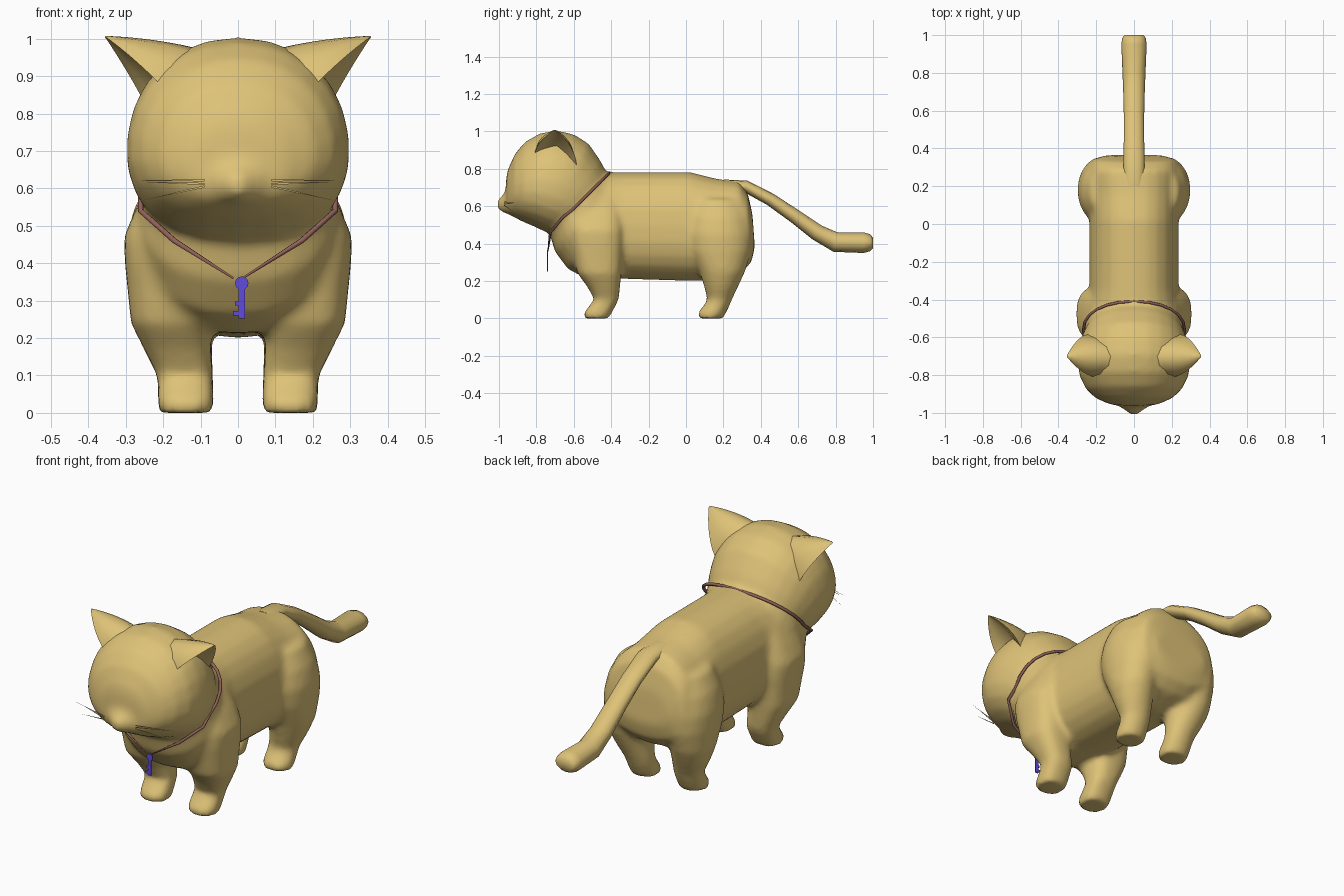
import bpy, bmesh, math
from mathutils import Vector as V

if "Cube" in bpy.data.objects:
    bpy.data.objects.remove(bpy.data.objects["Cube"])


def material(name, rgb):
    m = bpy.data.materials.new(name)
    m.diffuse_color = (*rgb, 1)
    m.use_nodes = True
    m.node_tree.nodes["Principled BSDF"].inputs["Base Color"].default_value = m.diffuse_color
    return m


FUR = material("golden fur", (0.73, 0.54, 0.185))
STRAP = material("dusty rose strap", (0.28, 0.12, 0.10))
KEY = material("violet key", (0.12, 0.07, 0.72))


def finish(name, bm, mat, angle=70):
    bmesh.ops.recalc_face_normals(bm, faces=bm.faces)
    me = bpy.data.meshes.new(name)
    bm.to_mesh(me)
    bm.free()
    ob = bpy.data.objects.new(name, me)
    bpy.context.collection.objects.link(ob)
    me.materials.append(mat)
    bpy.ops.object.select_all(action='DESELECT')
    ob.select_set(True)
    bpy.context.view_layer.objects.active = ob
    if angle:
        bpy.ops.object.shade_smooth_by_angle(angle=math.radians(angle))
    return ob


def oval(c, u, v, a, e, egg=0):
    """Point on a superellipse with half axes u and v, narrower towards +u by egg."""
    p = lambda t: math.copysign(abs(t) ** (2 / e), t)
    return V(c) + V(u) * p(math.cos(a)) + V(v) * p(math.sin(a)) * (1 - egg * p(math.cos(a)))


def skin(name, rings, mat):
    bm = bmesh.new()
    rows = [[bm.verts.new(p) for p in r] for r in rings]
    n = len(rows[0])
    for a, b in zip(rows, rows[1:]):
        for i in range(n):
            j = (i + 1) % n
            bm.faces.new((a[i], a[j], b[j], b[i]))
    bm.faces.new(rows[0])
    bm.faces.new(rows[-1])
    return finish(name, bm, mat)


def loft(name, ovals, n=24, e=2.2, egg=0):
    return skin(name, [[oval(c, u, v, math.tau * i / n, e, egg) for i in range(n)]
                       for c, u, v in ovals], FUR)


def spine(sections):
    """Ovals from (top y, top z, bottom y, bottom z, half width)."""
    return [((0, (yt + yb) / 2, (zt + zb) / 2),
             (0, (yt - yb) / 2, (zt - zb) / 2), (w, 0, 0))
            for yt, zt, yb, zb, w in sections]


# Torso, from rump to neck
torso = loft("body", spine([
    (.355, .56, .368, .38, .15), (.33, .67, .35, .30, .225),
    (.285, .73, .295, .245, .245), (.16, .748, .17, .205, .24),
    (.02, .783, .02, .2, .236), (-.35, .783, -.35, .212, .236),
    (-.41, .783, -.53, .212, .25), (-.42, .775, -.63, .262, .262),
    (-.425, .77, -.70, .355, .266), (-.43, .76, -.73, .455, .255),
    (-.45, .75, -.72, .50, .24)]), e=2.3, egg=.06)

# Head, from neck to face
head = loft("head", spine([
    (-.42, .77, -.70, .48, .255), (-.455, .84, -.715, .46, .272),
    (-.52, .935, -.735, .458, .287), (-.60, .985, -.755, .464, .296),
    (-.69, 1.005, -.785, .478, .297), (-.78, .99, -.825, .497, .287),
    (-.86, .945, -.88, .52, .255), (-.915, .88, -.925, .545, .205),
    (-.955, .79, -.957, .562, .125), (-.963, .73, -.963, .60, .05)]), egg=.1)

# Muzzle
muzzle = loft("muzzle", spine([
    (-.88, .74, -.88, .53, .19), (-.945, .705, -.94, .553, .115),
    (-.985, .655, -.978, .565, .055), (-1.012, .63, -1.005, .582, .022)]), 16, 2)

# Legs: (z, centre y, half length y, inner x, outer x)
LEGS = {
    "front_leg": (2.6, [
        (0, -.478, .066, .066, .211), (.03, -.472, .075, .063, .215),
        (.07, -.445, .070, .065, .215), (.10, -.425, .065, .066, .216),
        (.17, -.44, .088, .072, .252), (.24, -.463, .118, .075, .287),
        (.40, -.475, .142, .08, .303), (.47, -.478, .144, .08, .306),
        (.55, -.48, .14, .09, .272), (.64, -.47, .10, .10, .225)]),
    "hind_leg": (2.0, [
        (0, .132, .069, .064, .213), (.03, .138, .077, .061, .217),
        (.07, .165, .070, .063, .217), (.10, .18, .066, .064, .218),
        (.17, .188, .092, .068, .254), (.25, .195, .122, .07, .284),
        (.36, .185, .165, .06, .297), (.45, .178, .175, .05, .300),
        (.54, .175, .16, .05, .282), (.64, .17, .12, .08, .232)])}
SIDES = (("left", 1), ("right", -1))
legs = []
for label, (e, rows) in LEGS.items():
    for side, s in SIDES:
        legs.append(loft(f"{label}_{side}", [
            ((s * (a + b) / 2, y, z), (0, r, 0), (s * (b - a) / 2, 0, 0))
            for z, y, r, a, b in rows], 20, e))

# Blend torso, head, muzzle and legs into one smooth skin
bpy.ops.object.select_all(action='DESELECT')
for ob in [torso, head, muzzle] + legs:
    ob.select_set(True)
bpy.context.view_layer.objects.active = torso
bpy.ops.object.join()
torso.name = "head_body_and_legs"
rm = torso.modifiers.new("fuse", 'REMESH')
rm.mode = 'VOXEL'
rm.voxel_size = .015
rm.use_smooth_shade = True
sm = torso.modifiers.new("blend", 'SMOOTH')
sm.factor = .5
sm.iterations = 10

# Tail: (y, z, half width, half height), ovals set square to the path
tail = [(.20, .715, .055, .028), (.32, .706, .056, .032), (.45, .637, .054, .034),
        (.58, .548, .054, .038), (.70, .460, .057, .044), (.80, .408, .061, .053),
        (.95, .405, .067, .055), (.985, .405, .062, .045), (1.0, .403, .050, .028)]
ovals = []
for i, (y, z, w, h) in enumerate(tail):
    a, b = tail[max(i - 1, 0)], tail[min(i + 1, len(tail) - 1)]
    d = V((0, b[0] - a[0], b[1] - a[1])).normalized()
    up = V((0, -d.z, d.y)) if i < 6 else V((0, 0, 1))
    ovals.append(((0, y, z), up * h, (w, 0, 0)))
loft("tail", ovals, 12, 2)

# Ears: a hollow crescent drawn out to a curved tip
crescent = [(.20, -.81, .87), (.165, -.795, .92), (.13, -.75, .965), (.11, -.70, .975),
            (.13, -.65, .955), (.185, -.605, .89), (.245, -.585, .82),
            (.225, -.615, .835), (.17, -.69, .90), (.185, -.77, .88)]
tip = V((.358, -.70, 1.008))
for side, s in SIDES:
    rings = []
    for t in (0, .15, .3, .45, .6, .75, .88, .98):
        ring = [V(p).lerp(tip, t) for p in crescent]
        for q, p in zip(ring, crescent):
            q.y = p[1] + (tip.y - p[1]) * t ** 1.8
            q.z += .025 * t * (1 - t)
        rings.append([V((s * p.x, p.y, p.z)) for p in ring])
    skin(f"ear_{side}", rings, FUR)

# Whiskers: thin tapering blades
for side, s in SIDES:
    for k, (z0, x1, z1) in enumerate(((.622, .295, .621), (.612, .27, .618), (.605, .265, .566))):
        bm = bmesh.new()
        pts = [(.09, -.972, z0 - .003), (.09, -.972, z0 + .003), (x1, -.915, z1)]
        bm.faces.new([bm.verts.new((s * x, y, z)) for x, y, z in pts])
        finish(f"whisker_{side}_{k + 1}", bm, FUR, 0)

# Neck strap: around the neck, then hanging in a V to the key
half = [oval((0, -.562, .627), (0, .152, .152), (.268, 0, 0), math.radians(a), 2.2)
        for a in range(0, 106, 15)]
half += [V((.26, -.66, .54)), V((.17, -.725, .46)), V((.012, -.738, .36))]
path = [V((-p.x, p.y, p.z)) for p in reversed(half[1:])] + half
cu = bpy.data.curves.new("neck_strap", 'CURVE')
cu.dimensions = '3D'
cu.bevel_depth = .008
cu.bevel_resolution = 1
cu.use_fill_caps = True
sp = cu.splines.new('POLY')
sp.points.add(len(path) - 1)
for i, (pt, p) in enumerate(zip(sp.points, path)):
    pt.co = (*p, 1)
    pt.radius = .35 if i in (0, len(path) - 1) else 1
cu.materials.append(STRAP)
bpy.context.collection.objects.link(bpy.data.objects.new("neck_strap", cu))

# Key: flat outline of bow, shaft and teeth
outline = [(.01 + .018 * math.sin(a), .347 + .018 * math.cos(a))
           for a in (math.radians(150 - 30 * k) for k in range(11))]
outline += [(.001, .298), (-.008, .298), (-.008, .287), (.001, .287), (.001, .273),
            (-.013, .273), (-.013, .260), (.001, .260), (.001, .252), (.019, .252)]
bm = bmesh.new()
face = bm.faces.new([bm.verts.new((x, -.742, z)) for x, z in outline])
ext = bmesh.ops.extrude_face_region(bm, geom=[face], use_keep_orig=True)
bmesh.ops.translate(bm, vec=(0, .005, 0),
                    verts=[g for g in ext["geom"] if isinstance(g, bmesh.types.BMVert)])
finish("key", bm, KEY, 0)
